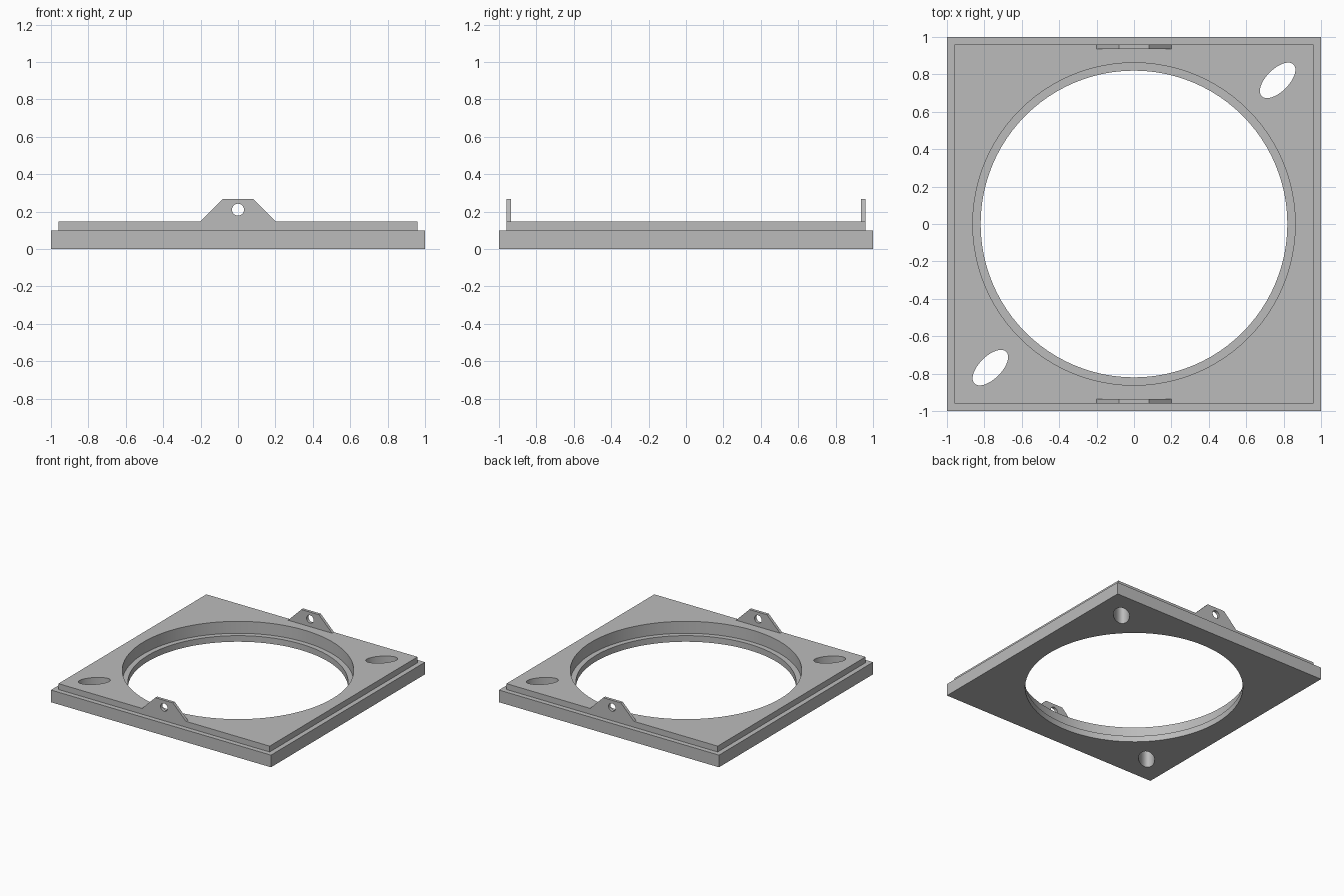
import bpy
import bmesh
from math import cos, sin, pi, radians, sqrt
from mathutils import Matrix

cube = bpy.data.objects.get("Cube")
if cube:
    bpy.data.objects.remove(cube, do_unlink=True)

grey = bpy.data.materials.new("plain grey")
grey.use_nodes = True
grey.diffuse_color = (0.5, 0.5, 0.5, 1)
grey.node_tree.nodes["Principled BSDF"].inputs["Base Color"].default_value = grey.diffuse_color


def loft(name, loops, matrix=Matrix()):
    """Closed solid through a stack of matching point loops."""
    bm = bmesh.new()
    rings = [[bm.verts.new(matrix @ Matrix.Translation(p).translation) for p in loop] for loop in loops]
    n = len(rings[0])
    for low, high in zip(rings, rings[1:]):
        for i in range(n):
            j = (i + 1) % n
            bm.faces.new((low[i], low[j], high[j], high[i]))
    bm.faces.new(rings[0][::-1])
    bm.faces.new(rings[-1])
    bmesh.ops.recalc_face_normals(bm, faces=bm.faces)
    mesh = bpy.data.meshes.new(name)
    bm.to_mesh(mesh)
    bm.free()
    mesh.materials.append(grey)
    obj = bpy.data.objects.new(name, mesh)
    bpy.context.collection.objects.link(obj)
    return obj


def ellipse(rx, ry, z, n=96, start=0.0):
    return [(rx * cos(start + 2 * pi * i / n), ry * sin(start + 2 * pi * i / n), z) for i in range(n)]


def square(half, z):
    return ellipse(half * sqrt(2), half * sqrt(2), z, 4, pi / 4)


def cut(obj, cutter):
    cutter.hide_render = True
    mod = obj.modifiers.new("cut", 'BOOLEAN')
    mod.operation = 'DIFFERENCE'
    mod.solver = 'EXACT'
    mod.object = cutter
    bpy.ops.object.select_all(action='DESELECT')
    bpy.context.view_layer.objects.active = obj
    obj.select_set(True)
    bpy.ops.object.modifier_apply(modifier=mod.name)
    bpy.data.objects.remove(cutter, do_unlink=True)


def shade(obj):
    bpy.ops.object.select_all(action='DESELECT')
    bpy.context.view_layer.objects.active = obj
    obj.select_set(True)
    bpy.ops.object.shade_smooth_by_angle(angle=radians(30))


# Stepped square plate
plate = loft("plate", [square(1, 0), square(1, 0.1), square(0.96, 0.1), square(0.96, 0.148)])

# Round opening with a ledge halfway down
cut(plate, loft("opening_cutter", [
    ellipse(0.82, 0.82, -0.1), ellipse(0.82, 0.82, 0.05),
    ellipse(0.862, 0.862, 0.05), ellipse(0.862, 0.862, 0.3)]))

# Oval slots in two opposite corners, lying along the diagonal
for side in (1, -1):
    place = Matrix.Translation((0.768 * side, 0.768 * side, 0)) @ Matrix.Rotation(pi / 4, 4, 'Z')
    cut(plate, loft("slot_cutter", [ellipse(0.12, 0.06, z, 48) for z in (-0.1, 0.3)], place))
shade(plate)

# Upright pierced tabs at the front and back edges
outline = [(-0.2, 0.148), (0.2, 0.148), (0.08, 0.268), (-0.08, 0.268)]
for name, side in (("front_tab", -1), ("back_tab", 1)):
    tab = loft(name, [[(x, side * y, z) for x, z in outline] for y in (0.936, 0.96)])
    place = Matrix.Translation((0, side * 0.95, 0.21)) @ Matrix.Rotation(pi / 2, 4, 'X')
    cut(tab, loft("pin_hole_cutter", [ellipse(0.032, 0.032, z, 32) for z in (-0.1, 0.1)], place))
    shade(tab)
